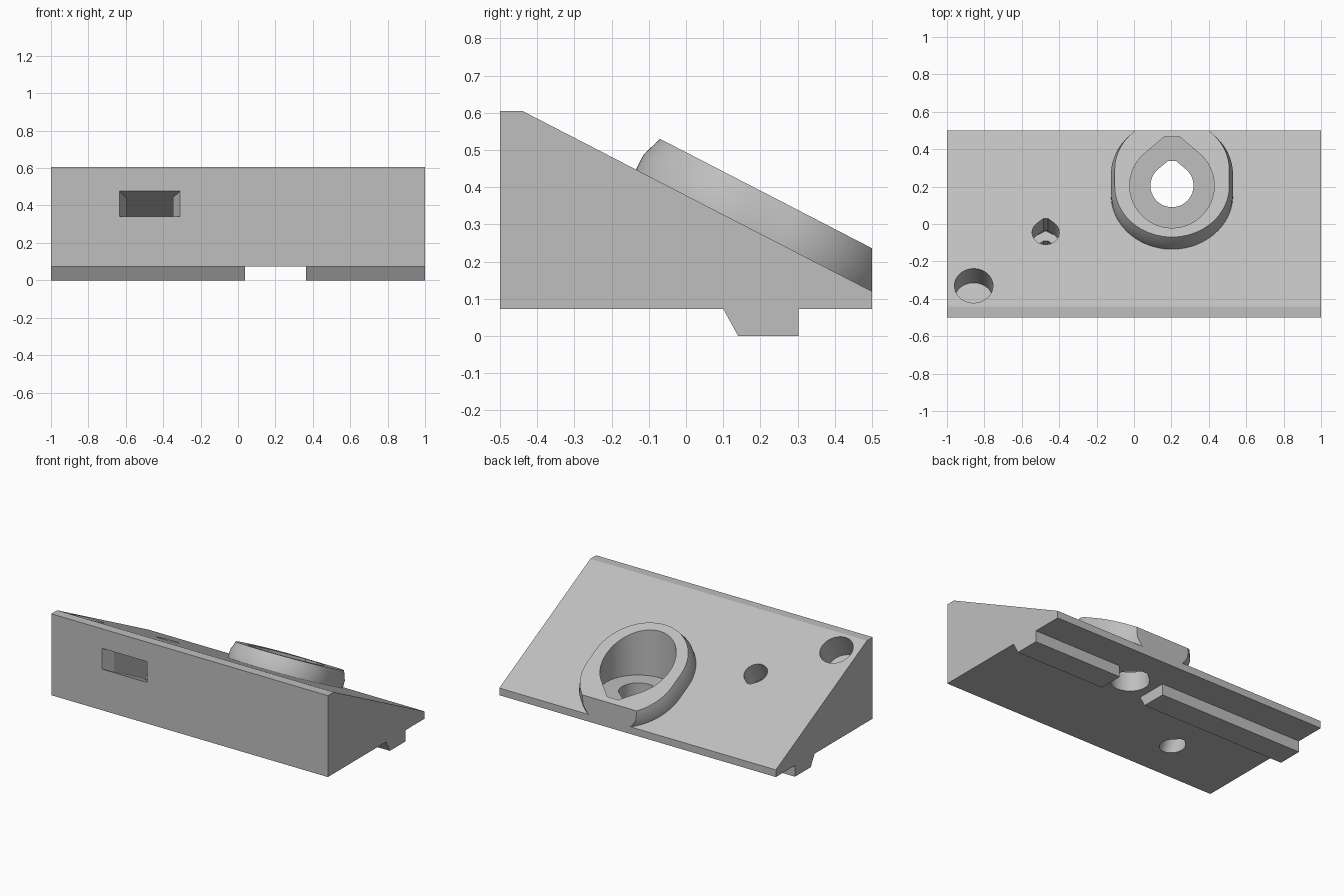
import bpy
import bmesh
from math import atan2, cos, sin, radians
from mathutils import Matrix, Vector

cube = bpy.data.objects.get("Cube")
if cube:
    bpy.data.objects.remove(cube, do_unlink=True)

grey = bpy.data.materials.new("plain grey")
grey.use_nodes = True
grey.diffuse_color = (0.52, 0.52, 0.52, 1)
grey.node_tree.nodes["Principled BSDF"].inputs["Base Color"].default_value = (0.52, 0.52, 0.52, 1)

# Slope of the wedge
BASE, TOP, RIDGE, LOW = 0.073, 0.605, -0.44, 0.12
TILT = atan2(TOP - LOW, 0.5 - RIDGE)


def on_slope(x, y):
    """Frame on the slope: local y runs downhill, local z points out."""
    z = TOP - (y - RIDGE) * (TOP - LOW) / (0.5 - RIDGE)
    return Matrix.Translation((x, y, z)) @ Matrix.Rotation(-TILT, 4, "X")


def loft(name, rings, matrix=Matrix(), clip_back=False):
    """Solid through stacked outlines, each given as (points, height)."""
    bm = bmesh.new()
    loops = [[bm.verts.new((p[0], p[1], h)) for p in pts] for pts, h in rings]
    n = len(loops[0])
    for a, b in zip(loops, loops[1:]):
        for i in range(n):
            j = (i + 1) % n
            bm.faces.new((a[i], a[j], b[j], b[i]))
    bm.faces.new(loops[0][::-1])
    bm.faces.new(loops[-1])
    bm.transform(matrix)
    if clip_back:
        cut = bmesh.ops.bisect_plane(bm, geom=bm.verts[:] + bm.edges[:] + bm.faces[:],
                                     plane_co=(0, 0.5, 0), plane_no=(0, 1, 0), clear_outer=True)
        edges = [e for e in cut["geom_cut"] if isinstance(e, bmesh.types.BMEdge)]
        bmesh.ops.contextual_create(bm, geom=edges)
    bmesh.ops.recalc_face_normals(bm, faces=bm.faces[:])
    mesh = bpy.data.meshes.new(name)
    bm.to_mesh(mesh)
    bm.free()
    mesh.materials.append(grey)
    obj = bpy.data.objects.new(name, mesh)
    bpy.context.collection.objects.link(obj)
    return obj


def prism(name, pts, low, high, matrix=Matrix()):
    return loft(name, [(pts, low), (pts, high)], matrix)


def arc(r, start, end, steps, cy=0):
    angles = [radians(start + (end - start) * i / steps) for i in range(steps + 1)]
    return [(r * cos(a), cy + r * sin(a)) for a in angles]


def teardrop(r):
    return arc(r, 130, 410, 64) + [(0.18 * r, 1.155 * r), (-0.18 * r, 1.155 * r)]


def slotted(r, length):
    return arc(r, 180, 360, 48) + arc(r, 0, 180, 48, length)


def combine(target, tool, operation):
    mod = target.modifiers.new(tool.name, "BOOLEAN")
    mod.operation, mod.solver, mod.object = operation, "EXACT", tool
    tool.hide_render = True
    with bpy.context.temp_override(object=target, active_object=target):
        bpy.ops.object.modifier_apply(modifier=mod.name)
    bpy.data.objects.remove(tool, do_unlink=True)


# Wedge body, extruded along x
ALONG_X = Matrix(((0, 0, 1, 0), (1, 0, 0, 0), (0, 1, 0, 0), (0, 0, 0, 1)))
body = prism("wedge_body", [(-0.5, BASE), (0.5, BASE), (0.5, LOW), (RIDGE, TOP), (-0.5, TOP)],
             -1, 1, ALONG_X)

# Rail underneath, in two lengths
rail = [(0.14, 0), (0.303, 0), (0.303, 0.09), (0.1, 0.09), (0.1, BASE)]
for side, x0, x1 in (("right", -1, 0.037), ("left", 0.363, 1)):
    combine(body, prism("rail_" + side, rail, x0, x1, ALONG_X), "UNION")

# Chamfered collar standing on the slope, cut flush with the back
collar = loft("collar", [(slotted(0.326, 0.1), -0.03), (slotted(0.326, 0.1), 0.046),
                         (slotted(0.306, 0.1), 0.103)], on_slope(0.203, 0.155), clip_back=True)
combine(body, collar, "UNION")

# Stepped vertical bore
centre = Matrix.Translation((0.203, 0.205, 0))
combine(body, prism("pocket", teardrop(0.226), 0.2, 1, centre), "DIFFERENCE")
combine(body, prism("through_hole", teardrop(0.115), -0.2, 0.5, centre), "DIFFERENCE")

# Holes square to the slope
screw_axis = on_slope(-0.472, -0.045)
combine(body, prism("screw_hole", teardrop(0.0725), -0.6, 0.2, screw_axis), "DIFFERENCE")
combine(body, prism("blind_hole", arc(0.103, 0, 354, 59), -0.165, 0.2, on_slope(-0.857, -0.33)),
        "DIFFERENCE")


# Nut slot with a flared mouth at the front and a hexagonal end
def nut_outline(height):
    def downhill(y):
        return (y + 0.045 - sin(TILT) * height) / cos(TILT)
    half = [(0.216, downhill(-0.6)), (0.125, downhill(-0.43)), (0.125, 0.072)]
    return half + [(0, 0.144)] + [(-x, y) for x, y in reversed(half)]


slot = loft("nut_slot", [(nut_outline(h), h) for h in (-0.261, -0.141)], screw_axis)
combine(body, slot, "DIFFERENCE")

# Smooth the round walls, keep the edges sharp
for o in bpy.context.selected_objects:
    o.select_set(False)
body.select_set(True)
bpy.context.view_layer.objects.active = body
bpy.ops.object.shade_smooth_by_angle(angle=radians(25))
